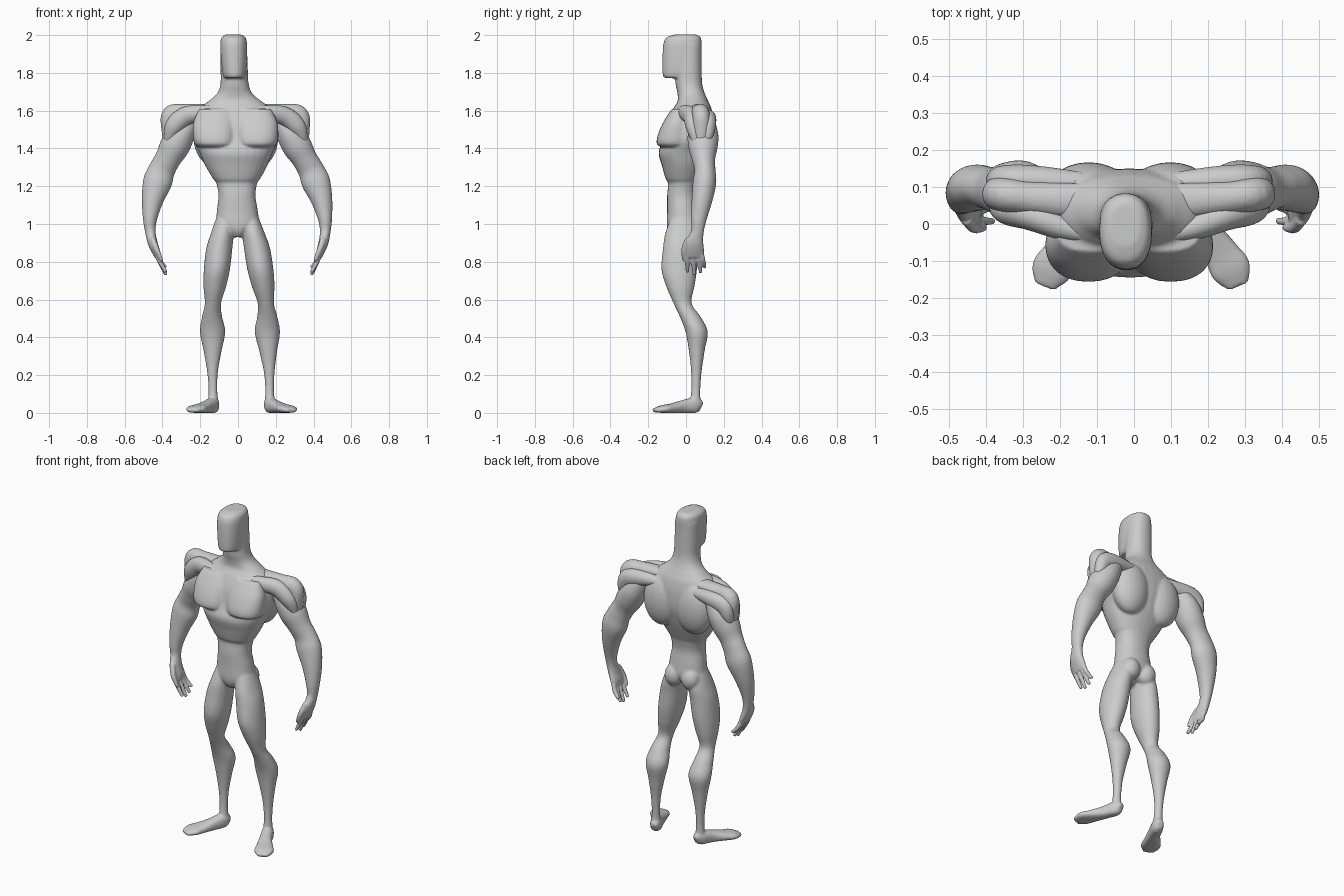
import bpy, bmesh, math
from mathutils import Vector

SEG = 28


def catmull(a, b, c, d, t):
    return [0.5 * (2 * q + (r - p) * t + (2 * p - 5 * q + 4 * r - s) * t * t
            + (3 * q - p - 3 * r + s) * t ** 3) for p, q, r, s in zip(a, b, c, d)]


def loft(bm, pts, side=1, flat=False, ref=(0, 1, 0), power=2.0, steps=5):
    """Smooth tube through (x, y, z, rx, ry) sections; side=-1 mirrors it."""
    n, path = len(pts), []
    for i in range(n - 1):
        q = [pts[max(i - 1, 0)], pts[i], pts[i + 1], pts[min(i + 2, n - 1)]]
        path += [catmull(*q, k / steps) for k in range(steps)]
    path.append(list(pts[-1]))
    rings = []
    for i, p in enumerate(path):
        c = Vector(p[:3])
        if flat:
            u, v = Vector((1, 0, 0)), Vector((0, 1, 0))
        else:
            t = (Vector(path[min(i + 1, len(path) - 1)][:3]) - Vector(path[max(i - 1, 0)][:3])).normalized()
            u = t.cross(Vector(ref)).normalized()
            v = u.cross(t).normalized()
        ring = []
        for k in range(SEG):
            a = 2 * math.pi * k / SEG
            ca, sa = math.cos(a), math.sin(a)
            co = c + u * (max(p[3], .004) * math.copysign(abs(ca) ** (2 / power), ca)) \
                   + v * (max(p[4], .004) * math.copysign(abs(sa) ** (2 / power), sa))
            ring.append(bm.verts.new((co.x * side, co.y, max(co.z, 0))))
        rings.append(ring)
    faces = [bm.faces.new(rings[0]), bm.faces.new(rings[-1])]
    for r, s in zip(rings, rings[1:]):
        faces += [bm.faces.new((r[k], r[(k + 1) % SEG], s[(k + 1) % SEG], s[k])) for k in range(SEG)]
    bmesh.ops.recalc_face_normals(bm, faces=faces)


def depth(rows):
    """(z, half width, front y, back y) rows to loft sections on the centre line."""
    return [(0, (f + b) / 2, z, w, (b - f) / 2) for z, w, f, b in rows]


def ball(bm, c, r):
    vs = bmesh.ops.create_uvsphere(bm, u_segments=24, v_segments=16, radius=1)["verts"]
    for v in vs:
        v.co = Vector((c[i] + v.co[i] * r[i] for i in range(3)))


def finish(bm, name, voxel, smooth):
    # the whole figure leans slightly to one side
    for v in bm.verts:
        v.co.x += 0.02 - 0.022 * v.co.z
    me = bpy.data.meshes.new(name)
    bm.to_mesh(me)
    bm.free()
    ob = bpy.data.objects.new(name, me)
    bpy.context.collection.objects.link(ob)
    m = ob.modifiers.new("fuse", 'REMESH')
    m.mode, m.voxel_size, m.use_smooth_shade = 'VOXEL', voxel, True
    m = ob.modifiers.new("soften", 'SMOOTH')
    m.factor, m.iterations = 0.5, smooth
    return ob


# Torso with neck
body = bmesh.new()
loft(body, depth([
    (.93, .025, -.075, -.01), (.96, .06, -.095, .04), (1.0, .11, -.102, .07), (1.07, .108, -.1, .065),
    (1.15, .098, -.1, .055), (1.215, .108, -.095, .065), (1.24, .125, -.108, .075),
    (1.31, .165, -.128, .105), (1.38, .195, -.145, .13), (1.45, .225, -.12, .148),
    (1.54, .22, -.1, .148), (1.61, .19, -.068, .135), (1.65, .14, -.045, .118),
    (1.69, .094, -.045, .1), (1.74, .075, -.055, .086), (1.82, .072, -.06, .083),
    (1.95, .07, -.06, .082)]), flat=True, power=2.2)

# Head with a flat-bottomed face
loft(body, depth([
    (1.772, .048, -.108, .05), (1.785, .06, -.122, .07), (1.84, .067, -.125, .08),
    (1.92, .071, -.123, .083), (1.965, .07, -.117, .083), (1.99, .062, -.1, .076),
    (2.003, .04, -.06, .055)]), flat=True, power=2.3)

for s in (1, -1):
    # Chest muscle
    loft(body, [(.105, -.06, 1.408, .09, .075), (.11, -.063, 1.425, .108, .092),
                (.112, -.06, 1.47, .114, .09), (.11, -.05, 1.54, .112, .07),
                (.1, -.03, 1.61, .09, .045)], s, flat=True, power=2.3)
    # Back muscle and buttock
    ball(body, (.11 * s, .085, 1.46), (.115, .082, .16))
    ball(body, (.056 * s, .035, .985), (.056, .052, .065))
    # Leg
    loft(body, [(.065, -.018, 1.04, .045, .06), (.083, -.022, .95, .06, .088),
                (.1, -.03, .87, .069, .092), (.115, -.036, .76, .069, .094),
                (.128, -.03, .67, .06, .075), (.14, -.018, .58, .043, .048),
                (.146, .022, .51, .053, .055), (.145, .056, .43, .067, .059),
                (.147, .057, .33, .048, .042), (.15, .055, .22, .029, .028),
                (.15, .052, .12, .023, .024), (.15, .048, .04, .03, .03)], s, flat=True)
    # Foot
    loft(body, [(.142, .08, .03, .018, .026), (.15, .05, .04, .033, .042),
                (.182, -.02, .032, .036, .034), (.217, -.08, .024, .048, .025),
                (.243, -.125, .02, .055, .02), (.262, -.168, .013, .03, .011)],
         s, ref=(0, 0, 1), power=2.4)
finish(body, "body", .007, 4)

for s, tag in ((1, "left"), (-1, "right")):
    # Arm and palm
    arm = bmesh.new()
    loft(arm, [(.23, .085, 1.57, .05, .055), (.285, .09, 1.48, .072, .08),
               (.325, .09, 1.41, .078, .078), (.362, .093, 1.345, .068, .062),
               (.395, .1, 1.285, .07, .056), (.42, .098, 1.22, .076, .062),
               (.447, .085, 1.13, .058, .055), (.463, .068, 1.03, .038, .042),
               (.463, .06, .96, .028, .034), (.452, .045, .9, .026, .048),
               (.436, .042, .855, .022, .054), (.427, .044, .825, .015, .05)], s)
    # Fingers
    for y0, y1, zt in ((.004, .008, .745), (.03, .045, .73), (.056, .078, .742), (.078, .1, .77)):
        loft(arm, [(.435, y0, .86, .013, .013), (.42, (y0 + y1) / 2, .81, .013, .013),
                   (.385, y1, zt, .009, .009)], s)
    # Thumb
    loft(arm, [(.452, .015, .92, .016, .018), (.432, -.01, .865, .015, .015),
               (.405, -.01, .805, .009, .009)], s)
    finish(arm, tag + "_arm", .005, 3)

    # Shoulder straps: front, middle, rear
    straps = {
        "front": [(.06, -.035, 1.6, .02, .02), (.17, -.01, 1.59, .04, .035), (.265, .025, 1.57, .05, .042),
                  (.33, .04, 1.51, .046, .04), (.362, .06, 1.42, .018, .02)],
        "middle": [(.1, .06, 1.61, .025, .05), (.26, .07, 1.59, .045, .045), (.34, .08, 1.575, .05, .046),
                   (.362, .082, 1.49, .03, .04), (.366, .082, 1.39, .012, .014)],
        "rear": [(.12, .1, 1.57, .03, .04), (.25, .118, 1.56, .046, .04), (.325, .12, 1.54, .05, .04),
                 (.355, .115, 1.48, .034, .034), (.366, .1, 1.41, .012, .014)]}
    for kind, pts in straps.items():
        bm = bmesh.new()
        loft(bm, pts, s)
        finish(bm, f"{tag}_shoulder_{kind}", .007, 4)
